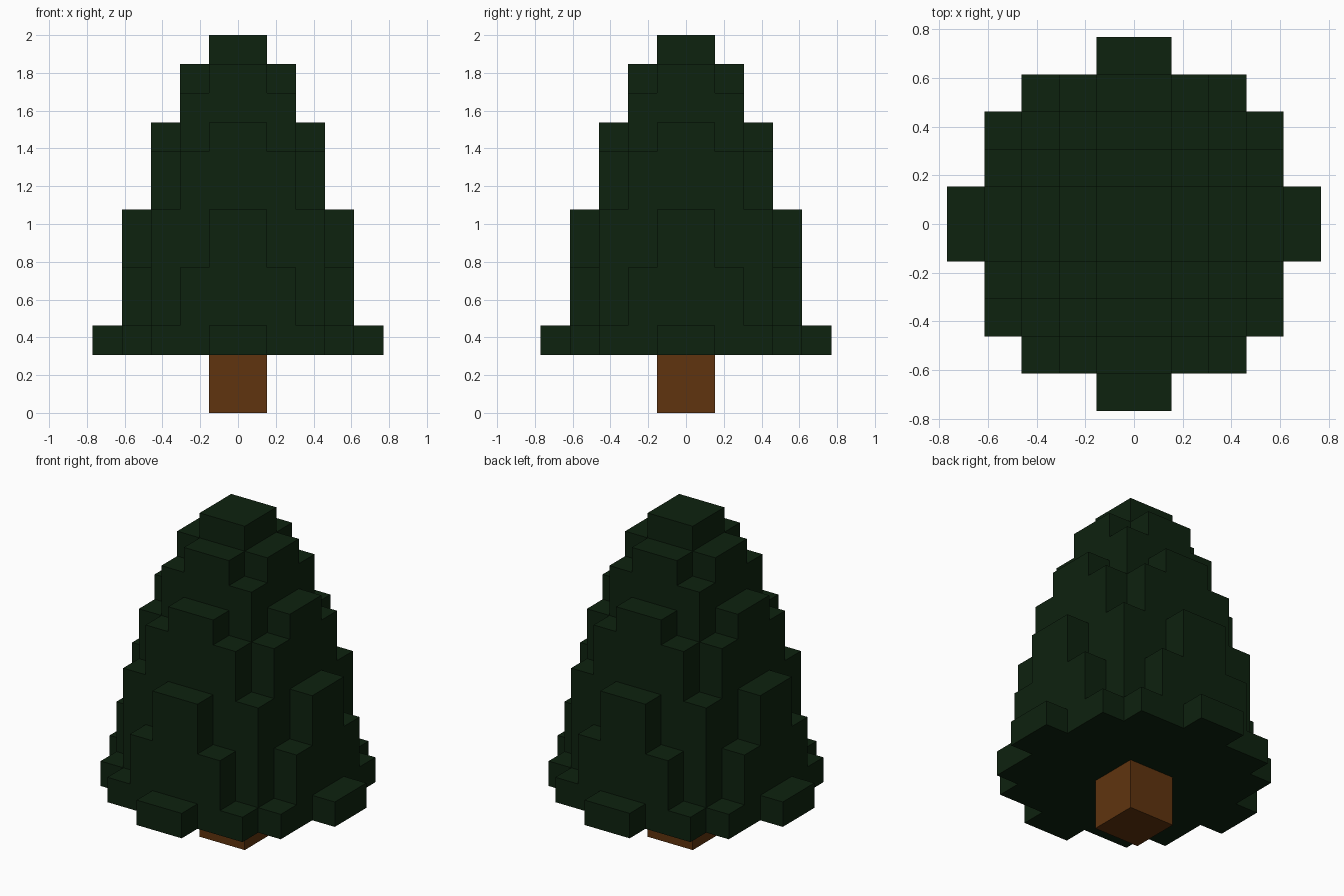
import bpy
import bmesh
from mathutils import Vector

cube = bpy.data.objects.get("Cube")
if cube:
    bpy.data.objects.remove(cube, do_unlink=True)

U = 2 / 13          # size of one block
BASE = 2            # foliage starts two blocks up

# Column heights in blocks for one quarter, keyed by distance from the axis;
# the quarter is symmetric about its diagonal
QUARTER = {
    (0, 0): 13, (1, 0): 12, (2, 0): 10, (3, 0): 7, (4, 0): 3,
    (1, 1): 11, (2, 1): 9, (3, 1): 5,
    (2, 2): 7, (3, 2): 3,
}


def make_material(name, rgb):
    mat = bpy.data.materials.new(name)
    mat.use_nodes = True
    mat.diffuse_color = (*rgb, 1)
    bsdf = mat.node_tree.nodes["Principled BSDF"]
    bsdf.inputs["Base Color"].default_value = (*rgb, 1)
    bsdf.inputs["Roughness"].default_value = 0.9
    return mat


def height(i, j):
    """Height of the column whose low corner is at block (i, j)."""
    a = i if i >= 0 else -i - 1
    b = j if j >= 0 else -j - 1
    return QUARTER.get((max(a, b), min(a, b)), BASE)


def make_object(name, bm, mat):
    bmesh.ops.remove_doubles(bm, verts=bm.verts, dist=1e-4)
    bmesh.ops.recalc_face_normals(bm, faces=bm.faces)
    mesh = bpy.data.meshes.new(name)
    bm.to_mesh(mesh)
    bm.free()
    mesh.materials.append(mat)
    obj = bpy.data.objects.new(name, mesh)
    bpy.context.collection.objects.link(obj)
    return obj


def add_quad(bm, corners):
    bm.faces.new([bm.verts.new(Vector(c) * U) for c in corners])


green = make_material("dark pine green", (0.0042, 0.0160, 0.0046))
brown = make_material("bark brown", (0.115, 0.034, 0.0045))

# Foliage: outer skin of the stepped block columns
bm = bmesh.new()
for i in range(-5, 5):
    for j in range(-5, 5):
        h = height(i, j)
        if h == BASE:
            continue
        # Top and underside
        for z in (BASE, h):
            add_quad(bm, [(i, j, z), (i + 1, j, z), (i + 1, j + 1, z), (i, j + 1, z)])
        # Exposed sides, one quad per block
        sides = (
            (i + 1, j, (i + 1, j), (i + 1, j + 1)),
            (i - 1, j, (i, j), (i, j + 1)),
            (i, j + 1, (i, j + 1), (i + 1, j + 1)),
            (i, j - 1, (i, j), (i + 1, j)),
        )
        for ni, nj, p, q in sides:
            for z in range(height(ni, nj), h):
                add_quad(bm, [(*p, z), (*q, z), (*q, z + 1), (*p, z + 1)])
make_object("foliage", bm, green)

# Trunk: a square post reaching a little way into the foliage
bm = bmesh.new()
bmesh.ops.create_cube(bm, size=1)
bmesh.ops.scale(bm, vec=(2 * U, 2 * U, 2.5 * U), verts=bm.verts)
bmesh.ops.translate(bm, vec=(0, 0, 1.25 * U), verts=bm.verts)
make_object("trunk", bm, brown)
